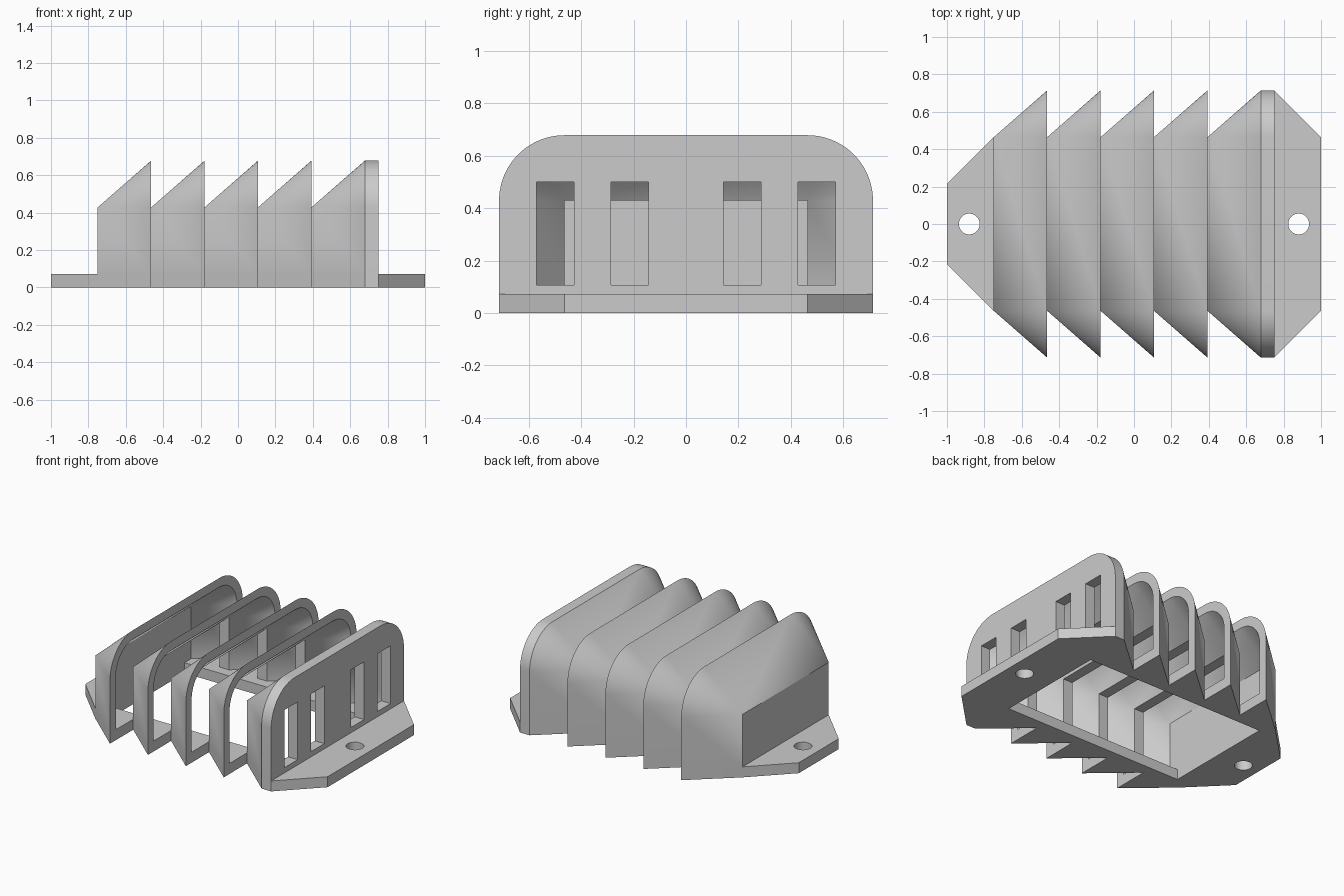
import bpy, bmesh
from math import sin, cos, pi
from mathutils import Matrix

if "Cube" in bpy.data.objects:
    bpy.data.objects.remove(bpy.data.objects["Cube"])

U = 1 / 14              # one wall thickness; all sizes below are in walls
PITCH, COUNT = 4, 5     # louver length and number
START = -10.5           # where the first louver begins
END = START + PITCH * COUNT
NARROW, LOW, FLARE = 6.5, 6, 3.5   # half width, height, growth per louver
ARC = 20

grey = bpy.data.materials.new("light grey")
grey.use_nodes = True
colour = (0.6, 0.6, 0.6, 1)
grey.diffuse_color = colour
grey.node_tree.nodes["Principled BSDF"].inputs["Base Color"].default_value = colour


def finish(obj):
    obj.data.materials.clear()
    obj.data.materials.append(grey)
    bpy.ops.object.select_all(action='DESELECT')
    obj.select_set(True)
    bpy.context.view_layer.objects.active = obj
    bpy.ops.object.shade_smooth_by_angle(angle=pi / 6)


def arch(grow):
    """Arch outline, standing on the base, flared outwards by grow."""
    half = [(NARROW + grow * cos(a), LOW + grow * sin(a))
            for a in (pi / 2 * i / ARC for i in range(ARC + 1))]
    right = [(NARROW + grow, 1)] + half
    return right + [(-y, z) for y, z in reversed(right)]


def rectangle(x0, x1, y0, y1):
    return [(x0, y0), (x1, y0), (x1, y1), (x0, y1)]


def circle(x, r, n=32):
    return [(x + r * cos(2 * pi * i / n), r * sin(2 * pi * i / n)) for i in range(n)]


def slab(name, loops, matrix):
    """One wall thick sheet; the first loop is the outline, the rest are holes."""
    curve = bpy.data.curves.new(name, 'CURVE')
    curve.dimensions = '2D'
    curve.fill_mode = 'BOTH'
    curve.extrude = U / 2
    for loop in loops:
        spline = curve.splines.new('POLY')
        spline.points.add(len(loop) - 1)
        for point, (a, b) in zip(spline.points, loop):
            point.co = (a * U, b * U, 0, 1)
        spline.use_cyclic_u = True
    source = bpy.data.objects.new(name + "_outline", curve)
    bpy.context.collection.objects.link(source)
    graph = bpy.context.evaluated_depsgraph_get()
    mesh = bpy.data.meshes.new_from_object(source.evaluated_get(graph))
    bpy.data.objects.remove(source)
    mesh.transform(matrix)
    bm = bmesh.new()
    bm.from_mesh(mesh)
    bmesh.ops.remove_doubles(bm, verts=bm.verts, dist=1e-5)
    bmesh.ops.recalc_face_normals(bm, faces=bm.faces)
    bm.to_mesh(mesh)
    bm.free()
    obj = bpy.data.objects.new(name, mesh)
    bpy.context.collection.objects.link(obj)
    finish(obj)


def louver(name, x, closed):
    """Flared hood, open towards +x; the inside is the outside shifted one wall."""
    inner = FLARE * (PITCH - 1) / PITCH
    bm = bmesh.new()
    rings = [[bm.verts.new((px * U, y * U, z * U)) for y, z in arch(g)]
             for px, g in ((x, 0), (x + PITCH, FLARE), (x + PITCH, inner), (x + 1, 0))]
    pairs = list(zip(rings, rings[1:]))
    if not closed:
        pairs.append((rings[3], rings[0]))
    for a, b in pairs:
        for i in range(len(a) - 1):
            bm.faces.new((a[i], a[i + 1], b[i + 1], b[i]))
    # feet, and the end wall of the closed hood
    if closed:
        bm.faces.new([r[0] for r in rings] + [r[-1] for r in reversed(rings)])
        for ring in (rings[0], rings[3]):
            bm.faces.new([ring[0], ring[1], ring[-2], ring[-1]])
    else:
        for end in (0, -1):
            bm.faces.new([r[end] for r in rings])
    bmesh.ops.remove_doubles(bm, verts=bm.verts, dist=1e-5)
    bmesh.ops.recalc_face_normals(bm, faces=bm.faces)
    mesh = bpy.data.meshes.new(name)
    bm.to_mesh(mesh)
    bm.free()
    obj = bpy.data.objects.new(name, mesh)
    bpy.context.collection.objects.link(obj)
    finish(obj)


# Base: saw-toothed sides, tapered tabs with screw holes, large opening
WIDE = NARROW + FLARE
side = [(-14, 3)]
for k in range(COUNT):
    left = START + PITCH * k
    side += [(left, NARROW), (left + PITCH, WIDE)]
side += [(END + 1, WIDE), (14, NARROW)]
outline = side + [(x, -y) for x, y in reversed(side)]
slab("base_plate",
     [outline, rectangle(START + 1, END, 1 - NARROW, NARROW - 1)]
     + [circle(x, 0.78) for x in (-12.33, 12.33)],
     Matrix.Translation((0, 0, U / 2)))

# Upright end plate with four slots
upright = Matrix(((0, 0, 1, (END + 0.5) * U), (1, 0, 0, 0), (0, 1, 0, 0), (0, 0, 0, 1)))
slab("end_plate",
     [arch(FLARE)] + [rectangle(y, y + 2, 1.5, 7) for y in (-8, -4, 2, 6)],
     upright)

# Louvers
for k in range(COUNT):
    louver("louver_%d" % (k + 1), START + PITCH * k, k == 0)
